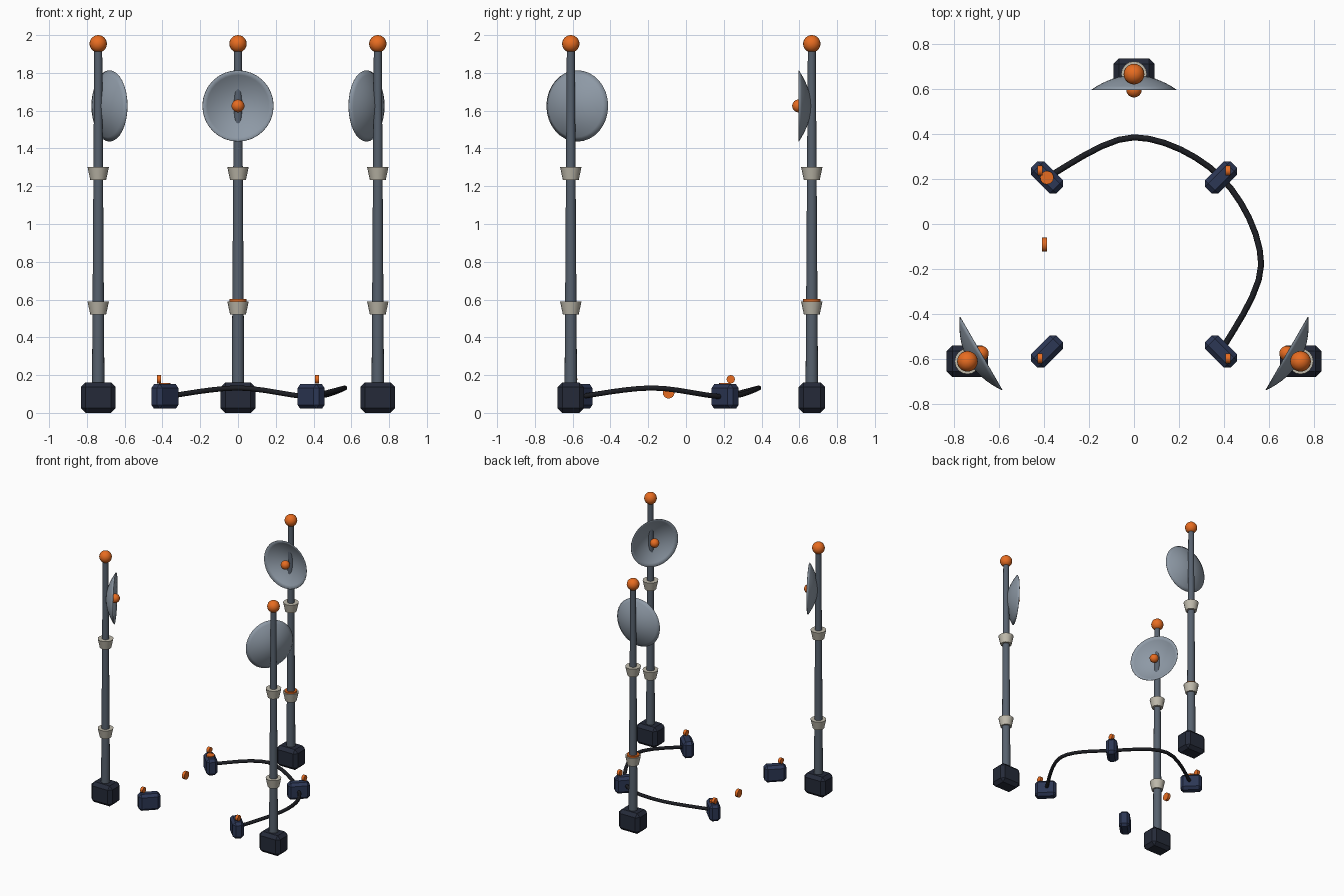
import bpy, bmesh, math
from mathutils import Vector, Matrix

if "Cube" in bpy.data.objects:
    bpy.data.objects.remove(bpy.data.objects["Cube"])


def material(name, rgb):
    m = bpy.data.materials.new(name)
    m.diffuse_color = (*rgb, 1)
    m.use_nodes = True
    m.node_tree.nodes["Principled BSDF"].inputs["Base Color"].default_value = m.diffuse_color
    return m


BASE = material("dark_base", (0.018, 0.023, 0.04))
NAVY = material("navy", (0.025, 0.038, 0.09))
STEEL = material("steel", (0.095, 0.12, 0.155))
DISH = material("dish_grey", (0.27, 0.32, 0.38))
BEIGE = material("beige", (0.52, 0.49, 0.41))
ORANGE = material("orange", (0.8, 0.15, 0.015))
BLACK = material("cable_black", (0.012, 0.013, 0.017))


def finish(name, bm, mat, smooth=True):
    bmesh.ops.recalc_face_normals(bm, faces=bm.faces)
    me = bpy.data.meshes.new(name)
    bm.to_mesh(me)
    bm.free()
    ob = bpy.data.objects.new(name, me)
    bpy.context.collection.objects.link(ob)
    me.materials.append(mat)
    if smooth:
        bpy.ops.object.select_all(action='DESELECT')
        bpy.context.view_layer.objects.active = ob
        ob.select_set(True)
        bpy.ops.object.shade_smooth_by_angle(angle=math.radians(35))
    return ob


def block(name, loc, size, chamfer, mat, angle=0):
    bm = bmesh.new()
    bmesh.ops.create_cube(bm, size=1, matrix=Matrix.Diagonal((*size, 1)))
    bmesh.ops.bevel(bm, geom=bm.edges[:], offset=chamfer, segments=1,
                    affect='EDGES', profile=0.5)
    bm.transform(Matrix.Translation(loc) @ Matrix.Rotation(angle, 4, 'Z'))
    return finish(name, bm, mat, False)


def cone(name, loc, r1, r2, depth, mat, along_x=False, sides=16):
    bm = bmesh.new()
    bmesh.ops.create_cone(bm, cap_ends=True, segments=sides,
                          radius1=r1, radius2=r2, depth=depth)
    rot = Matrix.Rotation(math.pi / 2 if along_x else 0, 4, 'Y')
    bm.transform(Matrix.Translation(loc) @ rot)
    return finish(name, bm, mat)


def ball(name, loc, r):
    bm = bmesh.new()
    bmesh.ops.create_uvsphere(bm, u_segments=20, v_segments=12, radius=r,
                              matrix=Matrix.Translation(loc))
    return finish(name, bm, ORANGE)


def dish(name, mast, angle):
    # shallow bowl spun about its axis, opening along local -y
    bm = bmesh.new()
    R, D, rim = 0.188, 0.064, 0.07
    prev = None
    verts = []
    for i in range(9):
        r = R * i / 8
        verts.append(bm.verts.new((r, -rim + D * (1 - (r / R) ** 2), 0)))
    edges = [bm.edges.new(p) for p in zip(verts, verts[1:])]
    bmesh.ops.spin(bm, geom=verts + edges, cent=(0, 0, 0), axis=(0, 1, 0),
                   angle=math.tau, steps=32)
    bmesh.ops.remove_doubles(bm, verts=bm.verts, dist=1e-5)
    bm.transform(Matrix.Translation((*mast, 1.625)) @ Matrix.Rotation(angle, 4, 'Z'))
    ob = finish(name, bm, DISH)
    mod = ob.modifiers.new("thickness", 'SOLIDIFY')
    mod.thickness = 0.003
    mod.offset = 0


# Three antenna masts, dishes facing inwards
for tag, x, y, deg in (("left", -0.74, -0.61, 120), ("right", 0.74, -0.61, -120),
                       ("back", 0, 0.666, 0)):
    a = math.radians(deg)
    block(tag + "_mast_base", (x, y, 0.081), (0.184, 0.14, 0.162), 0.025, BASE)
    cone(tag + "_mast_pole", (x, y, 1.03), 0.033, 0.021, 1.8, STEEL)
    for part, z in (("lower", 0.556), ("upper", 1.268)):
        cone(f"{tag}_{part}_collar", (x, y, z), 0.042, 0.057, 0.07, BEIGE)
    ball(tag + "_mast_tip", (x, y, 1.954), 0.046)
    dish(tag + "_dish", (x, y), a)
    ball(tag + "_dish_feed", (x + 0.07 * math.sin(a), y - 0.07 * math.cos(a), 1.625), 0.034)
cone("back_collar_light", (0, 0.666, 0.593), 0.046, 0.046, 0.018, ORANGE)

# Four junction boxes turned towards the middle, each with an indicator
for sx in (-1, 1):
    for sy in (-1, 1):
        tag = ("back" if sy > 0 else "front") + ("_right" if sx > 0 else "_left")
        cx, cy = sx * 0.387, -0.18 + sy * 0.387
        block(tag + "_junction_box", (cx, cy, 0.087), (0.16, 0.082, 0.13), 0.02,
              NAVY, sx * sy * math.pi / 4)
        cone(tag + "_indicator", (sx * 0.418, cy + sy * 0.03, 0.178),
             0.022, 0.022, 0.022, ORANGE, True)
cone("box_button", (-0.387, 0.206, 0.153), 0.03, 0.03, 0.012, ORANGE)
cone("loose_connector", (-0.398, -0.092, 0.107), 0.031, 0.031, 0.022, ORANGE, True)

# Cable sagging round the boxes, a smooth path through five points
P = [Vector(p) for p in ((-0.387, 0.207, 0.085), (0, 0.385, 0.132), (0.387, 0.207, 0.085),
                         (0.565, -0.18, 0.132), (0.387, -0.567, 0.085))]
Q = [P[0]] + P + [P[-1]]
path = []
for i in range(4):
    p0, p1, p2, p3 = Q[i:i + 4]
    for k in range(6):
        t = k / 6
        path.append(0.5 * (2 * p1 + (p2 - p0) * t + (2 * p0 - 5 * p1 + 4 * p2 - p3) * t ** 2
                           + (3 * p1 - p0 - 3 * p2 + p3) * t ** 3))
path.append(P[-1])
cu = bpy.data.curves.new("cable", 'CURVE')
cu.dimensions = '3D'
cu.bevel_depth = 0.0135
cu.bevel_resolution = 2
cu.use_fill_caps = True
sp = cu.splines.new('POLY')
sp.points.add(len(path) - 1)
for pt, co in zip(sp.points, path):
    pt.co = (*co, 1)
cu.materials.append(BLACK)
bpy.context.collection.objects.link(bpy.data.objects.new("cable", cu))
